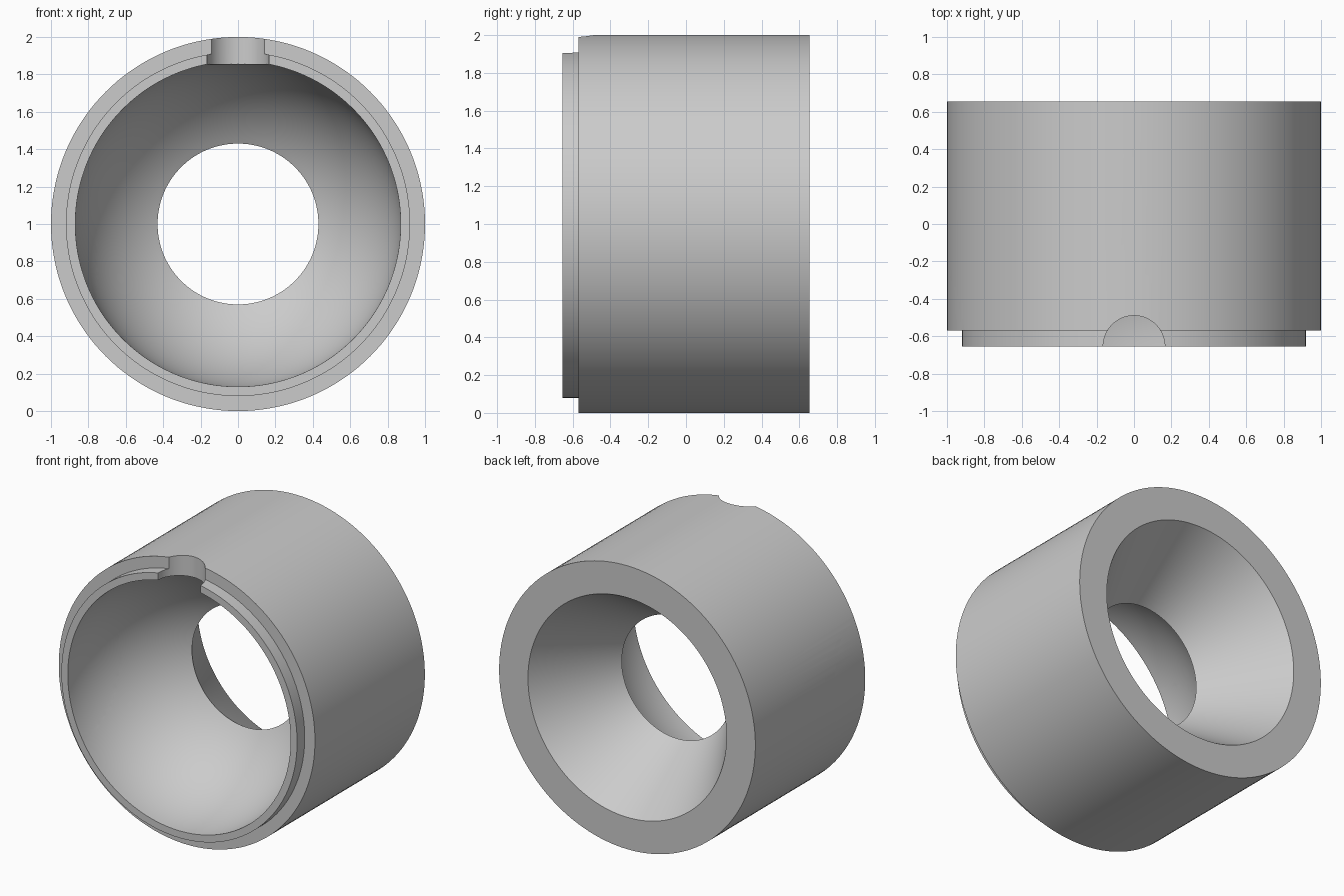
import bpy, bmesh, math
from mathutils import Matrix, Vector

if "Cube" in bpy.data.objects:
    bpy.data.objects.remove(bpy.data.objects["Cube"])

FRONT, BACK, STEP = -0.655, 0.655, -0.57
BALL_R, BORE_R = 0.87, 0.43

grey = bpy.data.materials.new("plain grey")
grey.diffuse_color = (0.6, 0.6, 0.6, 1)
grey.use_nodes = True
grey.node_tree.nodes["Principled BSDF"].inputs["Base Color"].default_value = grey.diffuse_color


def make_object(name, bm):
    bmesh.ops.recalc_face_normals(bm, faces=bm.faces[:])
    mesh = bpy.data.meshes.new(name)
    bm.to_mesh(mesh)
    bm.free()
    mesh.materials.append(grey)
    obj = bpy.data.objects.new(name, mesh)
    bpy.context.collection.objects.link(obj)
    return obj


def lathe(name, profile, steps=144):
    """Spin a closed (radius, y) profile around the y axis through z = 1."""
    bm = bmesh.new()
    rings = []
    for i in range(steps):
        a = 2 * math.pi * i / steps
        rings.append([bm.verts.new((r * math.cos(a), y, 1 + r * math.sin(a)))
                      for r, y in profile])
    n = len(profile)
    for i in range(steps):
        p, q = rings[i], rings[(i + 1) % steps]
        for j in range(n):
            k = (j + 1) % n
            bm.faces.new((p[j], p[k], q[k], q[j]))
    return make_object(name, bm)


def hole_cutter(name, radius, start, direction, length):
    """Cylinder running from start along direction."""
    d = Vector(direction)
    bm = bmesh.new()
    bmesh.ops.create_cone(bm, cap_ends=True, segments=96, radius1=radius,
                          radius2=radius, depth=length)
    turn = d.to_track_quat('Z', 'Y').to_matrix().to_4x4()
    bm.transform(Matrix.Translation(Vector(start) + d * length / 2) @ turn)
    obj = make_object(name, bm)
    obj.hide_render = True
    return obj


# Ring body: stepped front lip, spherical cavity, conical rear opening
end = math.acos(BORE_R / BALL_R)
cavity = [(BALL_R * math.cos(end * i / 28), FRONT + BALL_R * math.sin(end * i / 28))
          for i in range(29)]
profile = cavity + [(0.775, BACK), (1.0, BACK), (1.0, STEP), (0.92, STEP), (0.92, FRONT)]
body = lathe("socket_body", profile)

# Half-round side port and small top notch, both centred on the front plane
cutters = [hole_cutter("side_port_cutter", BORE_R, (0, FRONT, 1), (-1, 0, 0), 1.3),
           hole_cutter("top_notch_cutter", 0.165, (0, FRONT, 1), (0, 0, 1), 1.3)]
bpy.context.view_layer.objects.active = body
body.select_set(True)
for cutter in cutters:
    mod = body.modifiers.new(cutter.name, 'BOOLEAN')
    mod.operation = 'DIFFERENCE'
    mod.solver = 'EXACT'
    mod.object = cutter
    bpy.ops.object.modifier_apply(modifier=mod.name)
    bpy.data.objects.remove(cutter)

bpy.ops.object.shade_smooth_by_angle(angle=math.radians(25))
